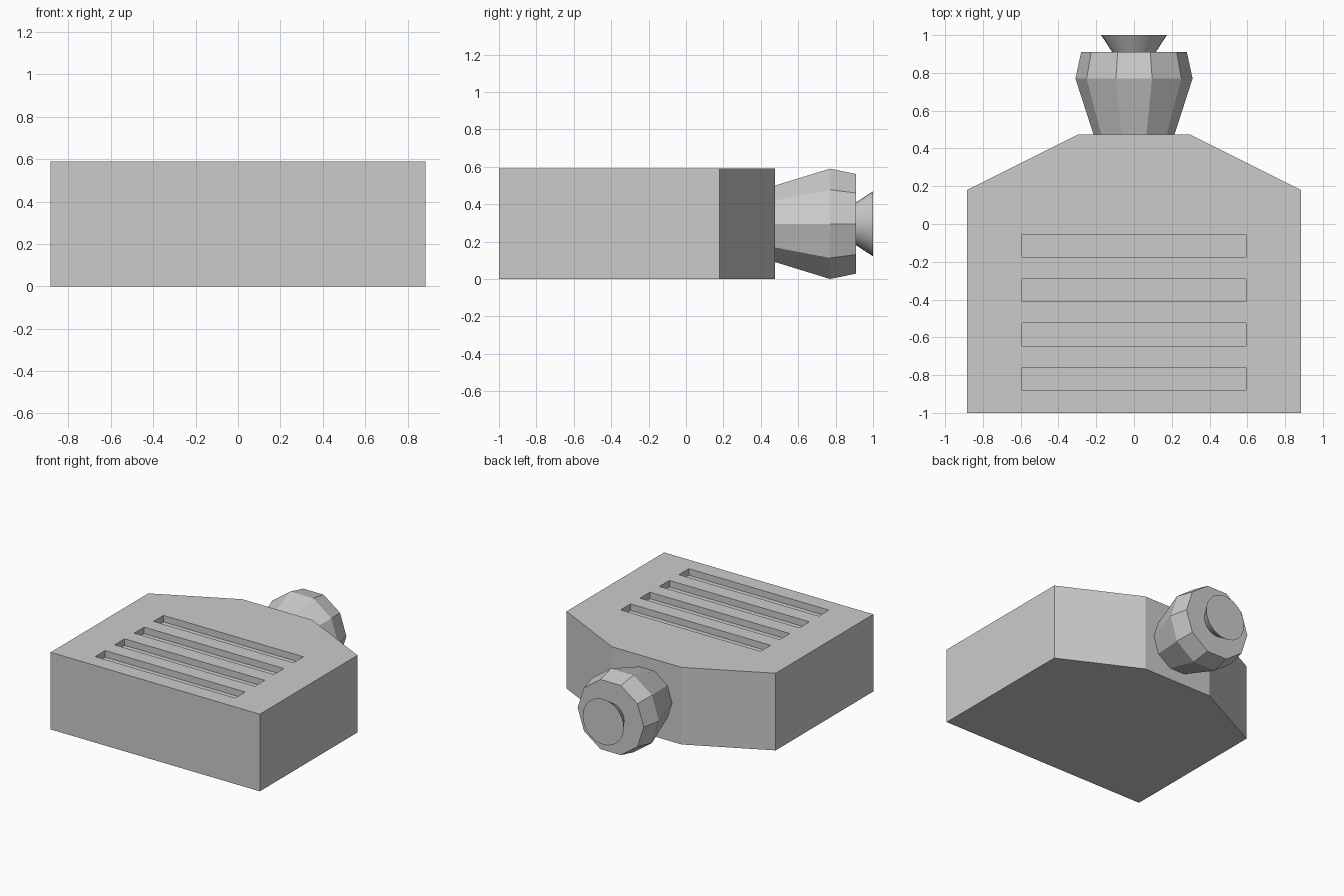
import bpy
import bmesh
from math import cos, sin, pi, radians

cube = bpy.data.objects.get("Cube")
if cube:
    bpy.data.objects.remove(cube, do_unlink=True)

HEIGHT = 0.59
BACK = 0.475

grey = bpy.data.materials.new("light grey")
grey.use_nodes = True
grey.diffuse_color = (0.6, 0.6, 0.6, 1)
grey.node_tree.nodes["Principled BSDF"].inputs["Base Color"].default_value = grey.diffuse_color


def finish(name, bm):
    bmesh.ops.recalc_face_normals(bm, faces=bm.faces)
    mesh = bpy.data.meshes.new(name)
    bm.to_mesh(mesh)
    bm.free()
    mesh.materials.append(grey)
    obj = bpy.data.objects.new(name, mesh)
    bpy.context.collection.objects.link(obj)
    return obj


def select(obj):
    bpy.ops.object.select_all(action="DESELECT")
    obj.select_set(True)
    bpy.context.view_layer.objects.active = obj


def prism(bm, outline, z0, z1):
    """Extrude a closed xy outline from z0 to z1."""
    face = bm.faces.new([bm.verts.new((x, y, z0)) for x, y in outline])
    top = bmesh.ops.extrude_face_region(bm, geom=[face])["geom"]
    for v in top:
        if isinstance(v, bmesh.types.BMVert):
            v.co.z = z1


def lathe(name, profile, sides):
    """Sweep (y, radius) stations around the y axis at mid height, capped at both ends."""
    bm = bmesh.new()
    rings = []
    for y, r in profile:
        angles = [2 * pi * i / sides for i in range(sides)]
        rings.append([bm.verts.new((r * cos(a), y, HEIGHT / 2 + r * sin(a))) for a in angles])
    for a, b in zip(rings, rings[1:]):
        for i in range(sides):
            j = (i + 1) % sides
            bm.faces.new((a[i], a[j], b[j], b[i]))
    bm.faces.new(rings[0])
    bm.faces.new(rings[-1])
    return finish(name, bm)


# Body: block with chamfered rear corners
half = [(0.885, -1), (0.885, 0.18), (0.295, BACK)]
bm = bmesh.new()
prism(bm, half + [(-x, y) for x, y in reversed(half)], 0, HEIGHT)
body = finish("body", bm)

# Four vent slots cut into the top
bm = bmesh.new()
for i in range(4):
    y = -0.115 - 0.235 * i
    prism(bm, [(-0.592, y - 0.06), (0.592, y - 0.06), (0.592, y + 0.06), (-0.592, y + 0.06)],
          HEIGHT - 0.05, HEIGHT + 0.1)
cutter = finish("slot_cutter", bm)
cutter.hide_render = True
cut = body.modifiers.new("slots", "BOOLEAN")
cut.operation = "DIFFERENCE"
cut.solver = "EXACT"
cut.object = cutter
select(body)
bpy.ops.object.modifier_apply(modifier=cut.name)
bpy.data.objects.remove(cutter, do_unlink=True)

# Faceted rear collar
lathe("collar", [(BACK - 0.005, 0.213), (0.77, 0.31), (0.91, 0.28)], 10)

# Flared round tip
tip = lathe("flared_tip", [(0.905, 0.112), (1.0, 0.174)], 32)
select(tip)
bpy.ops.object.shade_smooth_by_angle(angle=radians(30))
